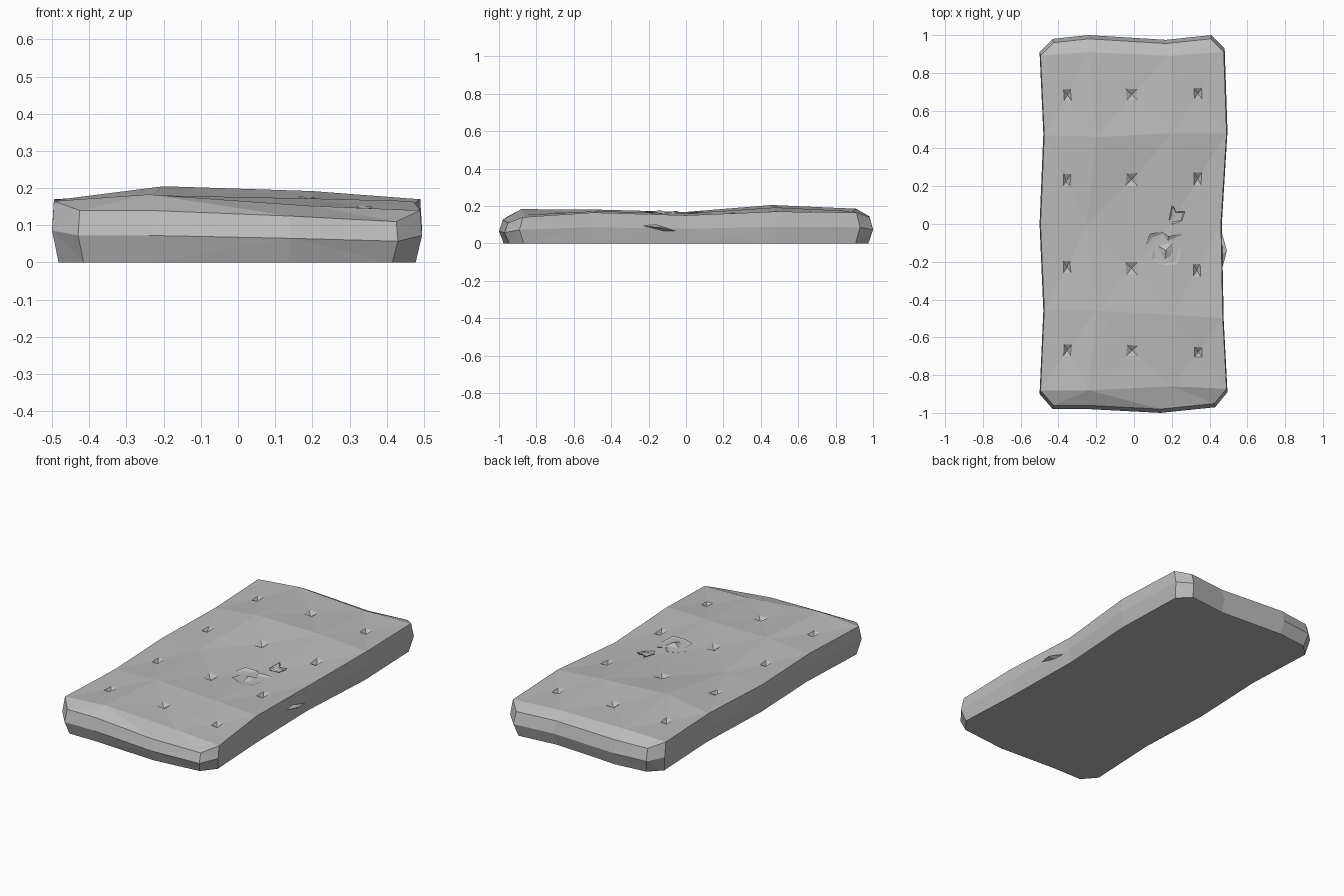
import bpy, bmesh, math
from mathutils import Vector
from mathutils.bvhtree import BVHTree

cube = bpy.data.objects.get("Cube")
if cube:
    bpy.data.objects.remove(cube, do_unlink=True)

# One worn grey cloth colour
cloth = bpy.data.materials.new("worn grey cloth")
cloth.use_nodes = True
GREY = (0.5, 0.5, 0.5, 1)
cloth.diffuse_color = GREY
cloth.node_tree.nodes["Principled BSDF"].inputs["Base Color"].default_value = GREY


def add_object(name, bm):
    mesh = bpy.data.meshes.new(name)
    bm.to_mesh(mesh)
    mesh.materials.append(cloth)
    ob = bpy.data.objects.new(name, mesh)
    bpy.context.collection.objects.link(ob)
    return ob


# Outline at the widest level, with the height of the upper edge
left = [(-.5, -.9, .165), (-.48, -.46, .165), (-.5, 0, .165), (-.48, .48, .17), (-.5, .91, .17)]
back = [(-.43, .98, .14), (-.24, 1, .145), (.17, .975, .14), (.41, 1, .14)]
right = [(.48, .93, .165), (.495, .49, .17), (.465, 0, .15), (.475, -.51, .165), (.495, -.89, .14)]
front = [(.43, -.97, .11), (.14, -1, .125), (-.24, -.98, .14), (-.43, -.98, .14)]
outline = left + back + right + front

# Quilting seam crossings inside the top
seam_a = [(-.24, -.88, .183), (-.2, -.46, .18), (-.25, 0, .168), (-.2, .46, .205), (-.24, .91, .185)]
seam_b = [(.2, -.86, .152), (.2, -.48, .172), (.2, 0, .16), (.2, .48, .192), (.19, .89, .172)]

# Mattress body: base, bulging middle and upper edge rings
bm = bmesh.new()
levels = [(.965, .975, 0), (1, 1, .52), (.99, .98, 1)]
rings = [[bm.verts.new((x * sx, y * sy, z * k)) for x, y, z in outline] for sx, sy, k in levels]
n = len(outline)
for low, high in zip(rings, rings[1:]):
    for i in range(n):
        j = (i + 1) % n
        bm.faces.new((low[j], low[i], high[i], high[j]))
bm.faces.new(rings[0])

# Sloping bands at both ends and the quilted cells between them
top = rings[2]
col_l, col_r = top[:5], top[9:14][::-1]
col_a, col_b = [[bm.verts.new(p) for p in seam] for seam in (seam_a, seam_b)]
columns = [col_l, col_a, col_b, col_r]
ends = [(0, top[14:18][::-1]), (4, top[5:9])]
for row, edge in ends:
    for c in range(3):
        bm.faces.new((columns[c][row], columns[c + 1][row], edge[c + 1], edge[c]))
cells = [bm.faces.new((columns[c][r], columns[c + 1][r], columns[c + 1][r + 1], columns[c][r + 1]))
         for c in range(3) for r in range(4)]

# Each cell slopes gently to a small tufted pit
for cell in cells:
    corners = list(cell.verts)
    centre = cell.calc_center_median()
    bm.faces.remove(cell)
    rim = [bm.verts.new(centre + (v.co - centre) * .14 + Vector((0, 0, -.008))) for v in corners]
    pit = bm.verts.new(centre + Vector((0, 0, -.028)))
    for i in range(4):
        j = (i + 1) % 4
        bm.faces.new((corners[i], corners[j], rim[j], rim[i]))
        bm.faces.new((rim[i], rim[j], pit))
bmesh.ops.recalc_face_normals(bm, faces=bm.faces)
bmesh.ops.triangulate(bm, faces=[f for f in bm.faces if len(f.verts) == 4])
surface = BVHTree.FromBMesh(bm)
add_object("mattress_body", bm)
bm.free()


def on_top(x, y, lift):
    hit = surface.ray_cast(Vector((x, y, 1)), Vector((0, 0, -1)))[0]
    return hit + Vector((0, 0, lift))


def torn_flap(name, path, width, lift):
    """Jagged strip of cloth with one edge lying on the top and one raised."""
    bm = bmesh.new()
    low = [bm.verts.new(on_top(x, y, .001)) for x, y in path]
    high = []
    for i, (x, y) in enumerate(path):
        a, b = path[max(i - 1, 0)], path[min(i + 1, len(path) - 1)]
        side = Vector((a[1] - b[1], b[0] - a[0])).normalized() * width * (1 if i % 2 else .4)
        high.append(bm.verts.new(on_top(x + side.x, y + side.y, lift if i % 2 else lift / 2)))
    for i in range(len(path) - 1):
        bm.faces.new((low[i], low[i + 1], high[i + 1], high[i]))
    add_object(name, bm)
    bm.free()


# Rips in the cover
torn_flap("large_rip_upper_flap", [(.07, -.11), (.1, -.07), (.15, -.05), (.18, -.09), (.25, -.06)], .025, .012)
torn_flap("large_rip_lower_flap", [(.24, -.13), (.22, -.2), (.16, -.21), (.11, -.18), (.11, -.14)], .02, .008)
torn_flap("small_rip_flap", [(.19, .02), (.21, .09), (.22, .06), (.26, .06), (.25, .02), (.2, .01)], .012, .01)
torn_flap("slit", [(-.38, .28), (-.36, .23), (-.34, .18)], .01, .006)

# Stuffing pushing out of the large rip
bm = bmesh.new()
tip = bm.verts.new(on_top(.17, -.14, .016))
base = []
for i in range(7):
    a, r = math.tau * i / 7, .055 if i % 2 else .038
    base.append(bm.verts.new(on_top(.175 + r * math.cos(a), -.14 + r * math.sin(a), -.002)))
for i in range(7):
    bm.faces.new((base[i], base[(i + 1) % 7], tip))
add_object("stuffing", bm)
bm.free()

# Torn flap on the left side
bm = bmesh.new()
ends = [bm.verts.new(p) for p in ((.466, -.24, .095), (.466, -.05, .065))]
lips = [bm.verts.new(p) for p in ((.468, -.16, .1), (.492, -.14, .085), (.468, -.12, .067))]
for a, b in zip(lips, lips[1:]):
    for end in ends:
        bm.faces.new((a, b, end))
bmesh.ops.recalc_face_normals(bm, faces=bm.faces)
add_object("side_rip_flap", bm)
bm.free()
